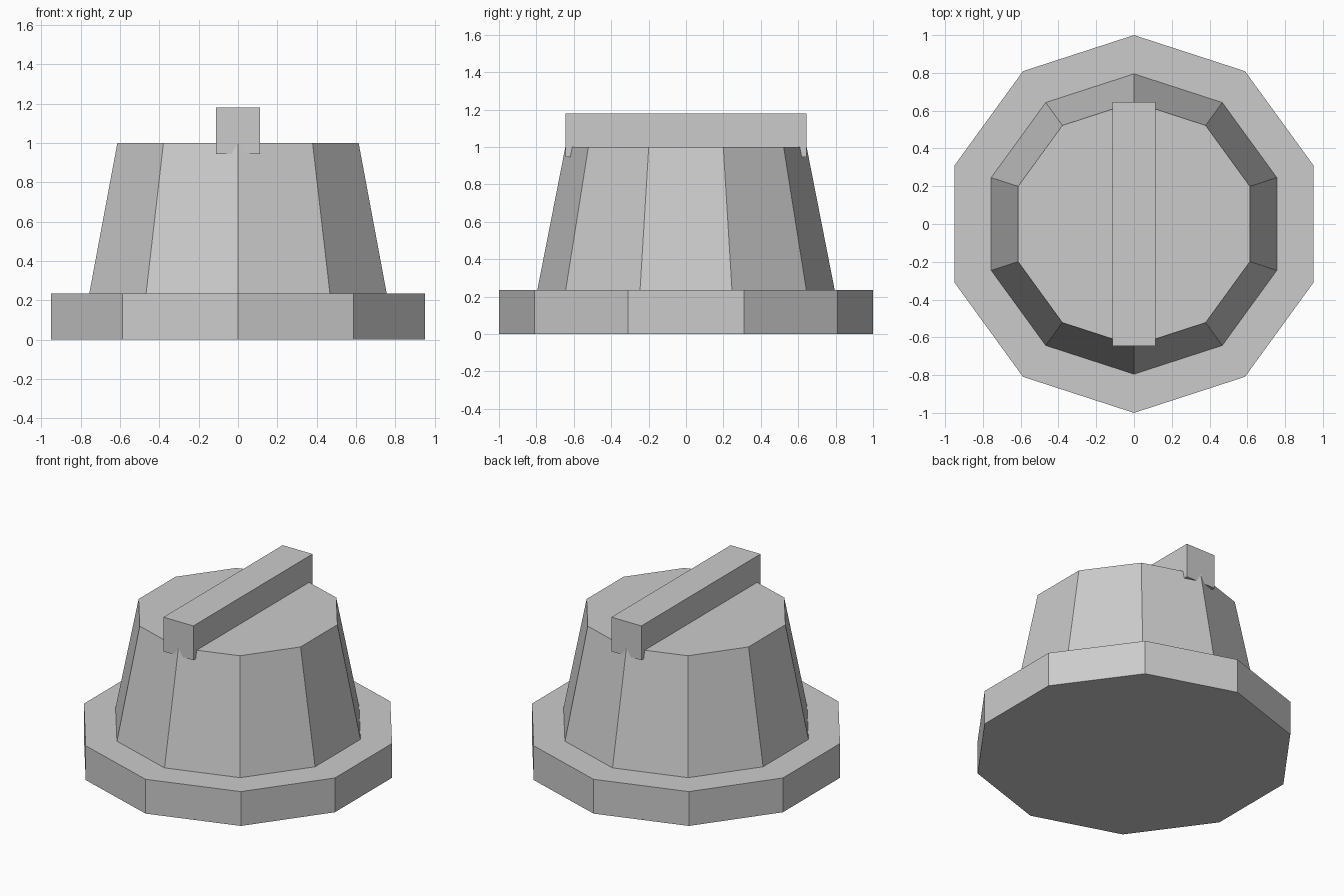
import bpy
import bmesh
from mathutils import Matrix, Vector

cube = bpy.data.objects.get("Cube")
if cube:
    bpy.data.objects.remove(cube, do_unlink=True)

SIDES = 10

# Single flat grey
grey = bpy.data.materials.new("light_grey")
grey.use_nodes = True
colour = (0.6, 0.6, 0.6, 1)
grey.diffuse_color = colour
grey.node_tree.nodes["Principled BSDF"].inputs["Base Color"].default_value = colour


def finish(name, bm):
    mesh = bpy.data.meshes.new(name)
    bm.to_mesh(mesh)
    bm.free()
    mesh.materials.append(grey)
    obj = bpy.data.objects.new(name, mesh)
    bpy.context.collection.objects.link(obj)
    return obj


def frustum(name, r_low, r_high, z_low, z_high):
    bm = bmesh.new()
    bmesh.ops.create_cone(bm, cap_ends=True, segments=SIDES,
                          radius1=r_low, radius2=r_high, depth=z_high - z_low,
                          matrix=Matrix.Translation((0, 0, (z_low + z_high) / 2)))
    return finish(name, bm)


def box(name, low, high):
    low, high = Vector(low), Vector(high)
    bm = bmesh.new()
    bmesh.ops.create_cube(bm, size=1, matrix=Matrix.Translation((low + high) / 2)
                          @ Matrix.Diagonal((*(high - low), 1)))
    return finish(name, bm)


# Wide skirt, tapered knob, and pointer bar sunk into its top
frustum("base_flange", 1, 1, 0, 0.235)
frustum("knob_body", 0.795, 0.645, 0.235, 1)
box("pointer_bar", (-0.113, -0.645, 0.945), (0.113, 0.645, 1.18))
